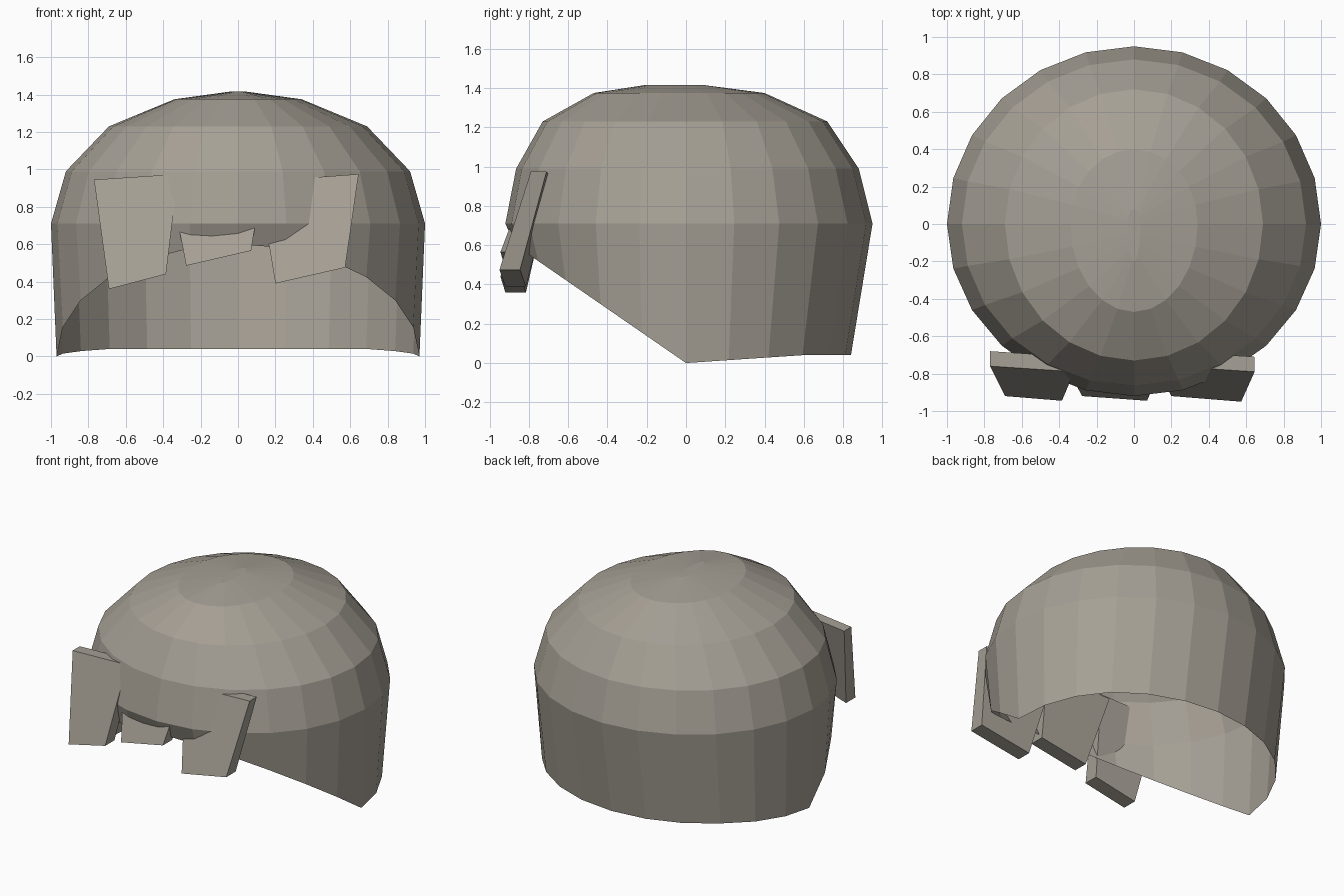
import bpy, bmesh, math

if "Cube" in bpy.data.objects:
    bpy.data.objects.remove(bpy.data.objects["Cube"])

SEGMENTS = 24

mat = bpy.data.materials.new("warm grey")
mat.diffuse_color = (0.38, 0.35, 0.30, 1)
mat.use_nodes = True
mat.node_tree.nodes["Principled BSDF"].inputs["Base Color"].default_value = mat.diffuse_color


def finish(name, bm):
    bmesh.ops.recalc_face_normals(bm, faces=bm.faces)
    mesh = bpy.data.meshes.new(name)
    bm.to_mesh(mesh)
    bm.free()
    mesh.materials.append(mat)
    obj = bpy.data.objects.new(name, mesh)
    bpy.context.collection.objects.link(obj)
    return obj


def rim_height(y):
    # sloping up steeply towards the face, nearly level at the back
    return -0.69 * y if y < 0 else min(0.04, y * 0.04 / 0.59)


# Cap: open shell of oval rings (x radius, front radius, back radius, z)
rings = [
    (0.97, 0.87, 0.84, None),   # rim, height set by rule
    (1.00, 0.92, 0.95, 0.71),
    (0.92, 0.865, 0.88, 0.99),
    (0.69, 0.73, 0.72, 1.23),
    (0.34, 0.47, 0.40, 1.375),
    (0.035, 0.20, 0.08, 1.417),
]
bm = bmesh.new()
loops = []
for rx, front, back, z in rings:
    loop = []
    for i in range(SEGMENTS):
        a = 2 * math.pi * i / SEGMENTS
        s = math.sin(a)
        y = s * (back if s > 0 else front)
        loop.append(bm.verts.new((rx * math.cos(a), y, rim_height(y) if z is None else z)))
    loops.append(loop)
for low, high in zip(loops, loops[1:]):
    for i in range(SEGMENTS):
        j = (i + 1) % SEGMENTS
        bm.faces.new((low[i], low[j], high[j], high[i]))
bm.faces.new(loops[-1])
finish("hair_cap", bm)


# Fringe: tapered slabs, given by the front corners and their depths
def fringe(name, front):
    bm = bmesh.new()
    f = [bm.verts.new(p) for p in front]
    b = [bm.verts.new((x, y + d, z))
         for (x, y, z), d in zip(front, (0.105, 0.105, 0.08, 0.08))]
    bm.faces.new(f)
    bm.faces.new(b[::-1])
    for i in range(4):
        j = (i + 1) % 4
        bm.faces.new((f[j], f[i], b[i], b[j]))
    finish(name, bm)


# corners: bottom left, bottom right, top right, top left
fringe("fringe_left", [(-0.69, -0.92, 0.36), (-0.385, -0.945, 0.44),
                       (-0.32, -0.79, 0.975), (-0.77, -0.76, 0.945)])
fringe("fringe_middle", [(-0.277, -0.92, 0.485), (0.07, -0.945, 0.565),
                         (0.135, -0.79, 0.975), (-0.365, -0.76, 0.945)])
fringe("fringe_right", [(0.20, -0.92, 0.39), (0.573, -0.95, 0.475),
                        (0.645, -0.79, 0.975), (0.11, -0.755, 0.935)])
